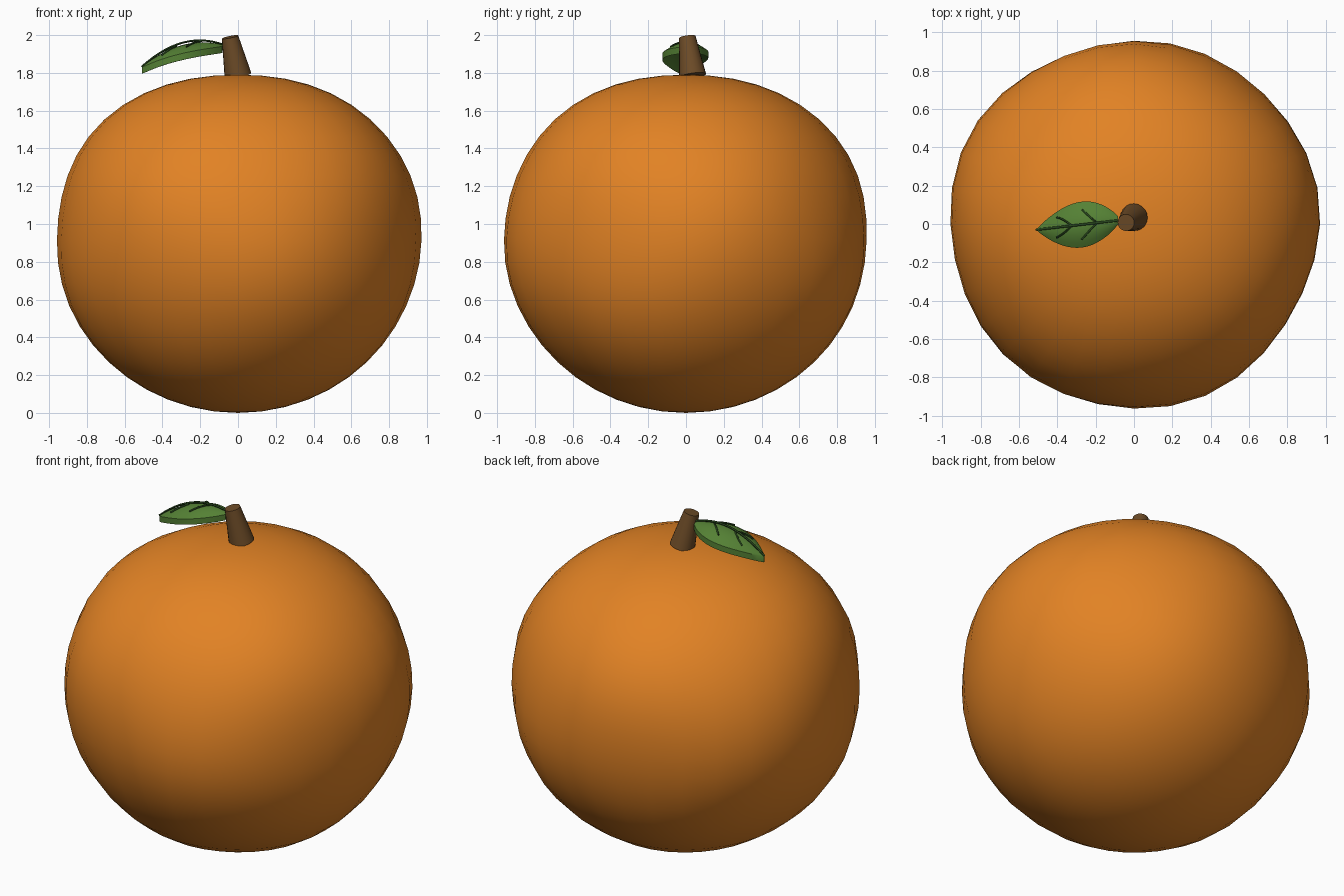
import bpy, bmesh, math
from mathutils import Vector

cube = bpy.data.objects.get("Cube")
if cube:
    bpy.data.objects.remove(cube, do_unlink=True)


def material(name, rgb):
    m = bpy.data.materials.new(name)
    m.use_nodes = True
    m.diffuse_color = (*rgb, 1)
    m.node_tree.nodes["Principled BSDF"].inputs["Base Color"].default_value = (*rgb, 1)
    return m


orange = material("orange peel", (0.76, 0.225, 0.018))
brown = material("stem brown", (0.15, 0.07, 0.02))
green = material("leaf green", (0.09, 0.22, 0.035))
dark = material("vein green", (0.02, 0.06, 0.012))


def finish(name, bm, mat, angle):
    bmesh.ops.recalc_face_normals(bm, faces=bm.faces)
    mesh = bpy.data.meshes.new(name)
    bm.to_mesh(mesh)
    bm.free()
    mesh.materials.append(mat)
    ob = bpy.data.objects.new(name, mesh)
    bpy.context.collection.objects.link(ob)
    bpy.ops.object.select_all(action='DESELECT')
    ob.select_set(True)
    bpy.context.view_layer.objects.active = ob
    bpy.ops.object.shade_smooth_by_angle(angle=math.radians(angle))
    return ob


# Fruit: a ball, fuller above the middle, with gentle lumps
bm = bmesh.new()
bmesh.ops.create_uvsphere(bm, u_segments=32, v_segments=24, radius=1)
for v in bm.verts:
    a = math.atan2(v.co.y, v.co.x)
    r, h = math.hypot(v.co.x, v.co.y), v.co.z
    if h > 0:
        k = (r ** 2.2 + h ** 2.2) ** (-1 / 2.2)
        r, h = r * k, h * k
    lump = 1 + 0.008 * r * (math.sin(3 * a + 4 * h) + math.sin(5 * a - 3 * h + 1))
    v.co = (0.965 * r * lump * math.cos(a), 0.96 * r * lump * math.sin(a),
            0.915 + h * (0.875 if h > 0 else 0.915))
finish("fruit", bm, orange, 60)

# Stem: a tapered, leaning peg
base, tip = Vector((0, 0.035, 1.785)), Vector((-0.042, 0.007, 1.99))
axis = tip - base
bm = bmesh.new()
bmesh.ops.create_cone(bm, cap_ends=True, segments=20, radius1=0.072,
                      radius2=0.044, depth=axis.length)
turn = Vector((0, 0, 1)).rotation_difference(axis).to_matrix()
for v in bm.verts:
    v.co = turn @ v.co + (base + tip) / 2
finish("stem", bm, brown, 40)


# Leaf: arched lengthways, drooping at its edges; t runs stem to tip, s across
def leaf_point(t, s, lift=0.0):
    half = 0.12 * math.sin(math.pi * t ** 0.9) ** 0.85 if 0 < t < 1 else 0
    arch = 1.945 + 0.13 * t - 0.245 * t * t
    return Vector((-0.07 - 0.44 * t + 0.01 * s * half,
                   0.02 - 0.05 * t + s * half,
                   arch - 0.045 * s * s * half / 0.12 + lift))


bm = bmesh.new()
ROWS, COLS = 16, 8
layers = []
for lift in (0, -0.035):
    layers.append([[bm.verts.new(leaf_point(0.03 + 0.965 * i / ROWS, 2 * j / COLS - 1, lift))
                    for j in range(COLS + 1)] for i in range(ROWS + 1)])
top, under = layers
for grid in layers:
    for i in range(ROWS):
        for j in range(COLS):
            bm.faces.new((grid[i][j], grid[i + 1][j], grid[i + 1][j + 1], grid[i][j + 1]))
for i in range(ROWS):
    for j in (0, COLS):
        bm.faces.new((top[i][j], top[i + 1][j], under[i + 1][j], under[i][j]))
for j in range(COLS):
    for i in (0, ROWS):
        bm.faces.new((top[i][j], top[i][j + 1], under[i][j + 1], under[i][j]))
finish("leaf", bm, green, 40)


# Veins: thin tubes along the leaf's top
def vein(name, points, radius):
    bm = bmesh.new()
    rings = []
    for i, p in enumerate(points):
        along = points[min(i + 1, len(points) - 1)] - points[max(i - 1, 0)]
        side = along.cross(Vector((0, 0, 1))).normalized()
        up = side.cross(along).normalized()
        rings.append([bm.verts.new(p + radius * (side * math.cos(k * math.pi / 3)
                                                 + up * math.sin(k * math.pi / 3)))
                      for k in range(6)])
    for a, b in zip(rings, rings[1:]):
        for k in range(6):
            bm.faces.new((a[k], a[k - 1], b[k - 1], b[k]))
    bm.faces.new(rings[0])
    bm.faces.new(rings[-1])
    finish(name, bm, dark, 60)


vein("leaf_midrib", [leaf_point(i / 14, 0, 0.01 * math.sin(math.pi * i / 14) + 0.002)
                     for i in range(15)], 0.006)
for n, start in enumerate((0.28, 0.58)):
    for label, sign in (("back", 1), ("front", -1)):
        vein(f"leaf_{label}_vein_{n + 1}",
             [leaf_point(start + 0.18 * i / 5, sign * 0.65 * i / 5, 0.005) for i in range(6)], 0.005)
